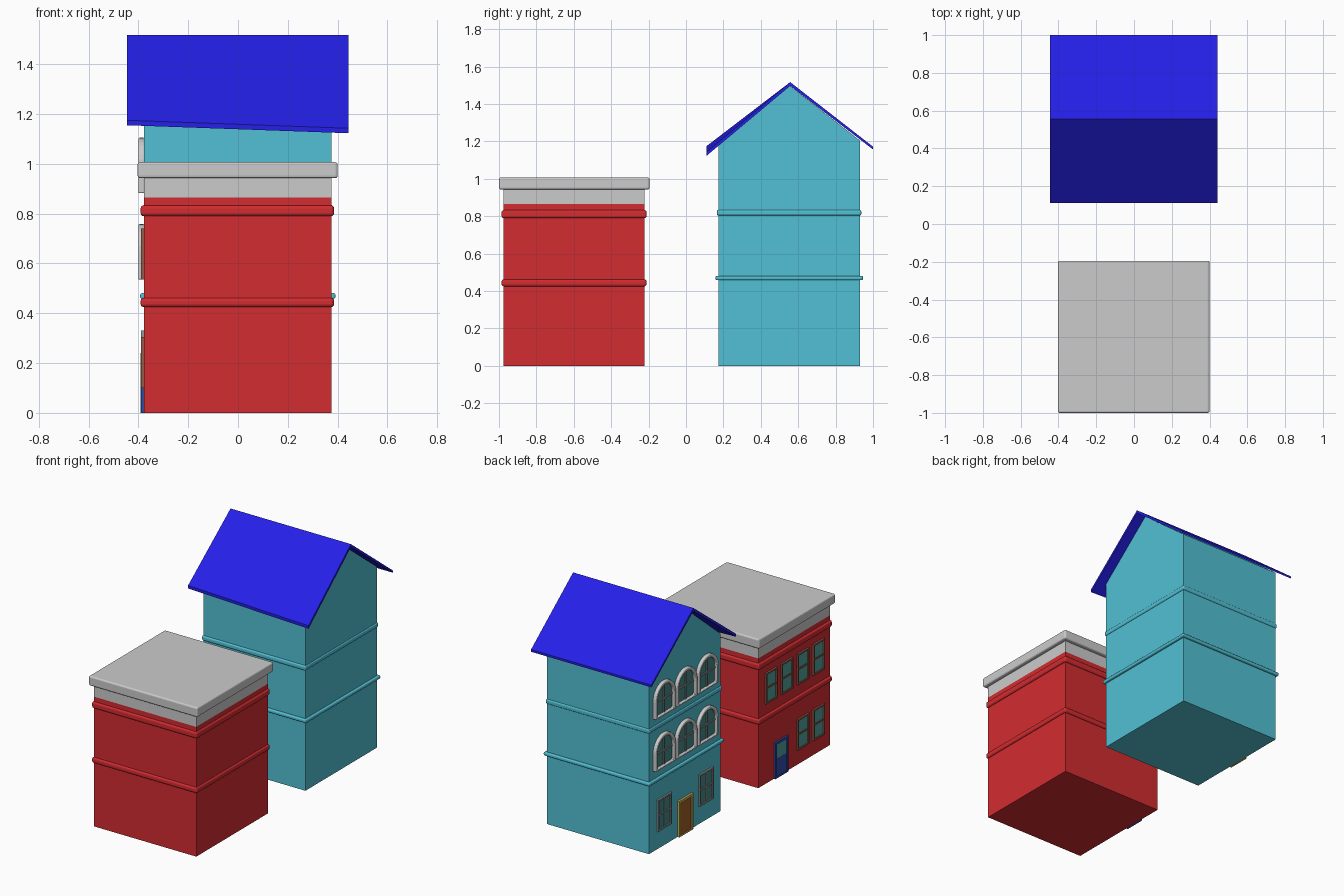
import bpy, bmesh, math

if "Cube" in bpy.data.objects:
    bpy.data.objects.remove(bpy.data.objects["Cube"])


def material(name, r, g, b):
    m = bpy.data.materials.new(name)
    m.diffuse_color = (r, g, b, 1)
    m.use_nodes = True
    m.node_tree.nodes["Principled BSDF"].inputs["Base Color"].default_value = m.diffuse_color
    return m


RED = material("red_wall", 0.65, 0.025, 0.03)
TEAL = material("teal_wall", 0.085, 0.53, 0.66)
BLUE = material("blue_roof", 0.018, 0.014, 0.8)
GLASS = material("glass", 0.08, 0.36, 0.33)
DARK_GLASS = material("dark_glass", 0.06, 0.25, 0.24)
SASH = material("sash", 0.3, 0.1, 0.07)
FRAME = material("window_frame", 0.28, 0.32, 0.32)
NAVY = material("blue_door", 0.03, 0.07, 0.4)
WOOD = material("wood_door", 0.36, 0.11, 0.02)
GOLD = material("door_frame", 0.55, 0.45, 0.1)
STEEL = None  # plain grey parts


def make(name, verts, faces, mat=None, bevel=0, segments=3):
    me = bpy.data.meshes.new(name)
    bm = bmesh.new()
    vs = [bm.verts.new(v) for v in verts]
    for f in faces:
        bm.faces.new([vs[i] for i in f])
    bmesh.ops.recalc_face_normals(bm, faces=bm.faces)
    bm.to_mesh(me)
    bm.free()
    ob = bpy.data.objects.new(name, me)
    bpy.context.collection.objects.link(ob)
    if mat:
        me.materials.append(mat)
    if bevel:
        b = ob.modifiers.new("round", 'BEVEL')
        b.width, b.segments = bevel, segments
    return ob


def prism(name, outline, x0, x1, mat=None, bevel=0):
    """Extrude a (y, z) outline along x."""
    n = len(outline)
    verts = [(x, y, z) for x in (x0, x1) for y, z in outline]
    faces = [list(range(n)), list(range(n, 2 * n))]
    faces += [[i, (i + 1) % n, n + (i + 1) % n, n + i] for i in range(n)]
    return make(name, verts, faces, mat, bevel)


def ring(name, outer, inner, x0, x1, mat=None, bevel=0):
    """Extrude the band between two (y, z) outlines along x."""
    n = len(outer)
    verts = [(x, y, z) for x in (x0, x1) for loop in (outer, inner) for y, z in loop]
    faces = []
    for i in range(n):
        j = (i + 1) % n
        for a, b in ((0, n), (n, 3 * n), (3 * n, 2 * n), (2 * n, 0)):
            faces.append([a + i, a + j, b + j, b + i])
    return make(name, verts, faces, mat, bevel)


def rect(y0, y1, z0, z1):
    return [(y0, z0), (y1, z0), (y1, z1), (y0, z1)]


def box(name, x0, x1, y0, y1, z0, z1, mat=None, bevel=0):
    return prism(name, rect(y0, y1, z0, z1), x0, x1, mat, bevel)


def arch(yc, r, z0, z_spring, n=16):
    arc = [(yc + r * math.cos(math.pi * i / n), z_spring + r * math.sin(math.pi * i / n))
           for i in range(n + 1)]
    return [(yc - r, z0), (yc + r, z0)] + arc


WALL = -0.378  # decorated face of both houses


def sash_window(name, yc, w, z0, z1, frame, glass, cross=False):
    y0, y1, t, zm = yc - w / 2, yc + w / 2, 0.01, (z0 + z1) / 2
    ring(name + "_frame", rect(y0, y1, z0, z1), rect(y0 + t, y1 - t, z0 + t, z1 - t),
         WALL - 0.012, WALL + 0.003, frame)
    box(name + "_glass", WALL - 0.004, WALL + 0.003, y0 + t, y1 - t, z0 + t, z1 - t, glass)
    box(name + "_rail", WALL - 0.009, WALL, y0 + t, y1 - t, zm - 0.005, zm + 0.005, frame)
    if cross:
        box(name + "_mullion", WALL - 0.008, WALL, yc - 0.004, yc + 0.004, z0 + t, z1 - t, frame)


def arch_window(name, yc, z0):
    r, spring = 0.108, z0 + 0.115
    ring(name + "_surround", arch(yc, r, z0, spring), arch(yc, r - 0.022, z0 + 0.012, spring),
         WALL - 0.022, WALL + 0.003, STEEL, 0.006)
    prism(name + "_glass", arch(yc, r - 0.02, z0 + 0.01, spring), WALL - 0.004, WALL + 0.003, DARK_GLASS)
    box(name + "_mullion", WALL - 0.01, WALL, yc - 0.005, yc + 0.005, z0 + 0.01, spring + r - 0.02, FRAME)
    box(name + "_rail", WALL - 0.01, WALL, yc - r + 0.02, yc + r - 0.02, spring - 0.015, spring - 0.005, FRAME)


# Red house: walls, parapet, cap and string courses
box("red_walls", WALL, 0.375, -0.975, -0.222, 0, 0.865, RED)
box("parapet", WALL, 0.375, -0.975, -0.222, 0.865, 0.945)
box("roof_cap", -0.403, 0.4, -1.0, -0.195, 0.943, 1.007, STEEL, 0.01)
for z0, z1 in ((0.79, 0.833), (0.425, 0.462)):
    box("red_string_course", -0.391, 0.386, -0.986, -0.211, z0, z1, RED, 0.012)

# Red house windows and half-glazed door
for i, y in enumerate((-0.35, -0.515, -0.685, -0.85)):
    sash_window(f"red_upper_window_{i}", y, 0.12, 0.535, 0.74, SASH, GLASS)
    if i > 1:
        sash_window(f"red_lower_window_{i}", y, 0.12, 0.1, 0.305, SASH, GLASS)
ring("blue_door_frame", rect(-0.525, -0.385, 0, 0.24), rect(-0.51, -0.4, 0.008, 0.225),
     WALL - 0.012, WALL + 0.003, NAVY)
box("blue_door", WALL - 0.006, WALL + 0.003, -0.51, -0.4, 0, 0.125, NAVY)
box("blue_door_glass", WALL - 0.005, WALL + 0.003, -0.51, -0.4, 0.125, 0.225, GLASS)

# Teal house: gabled walls and string courses
prism("teal_walls", [(0.175, 0), (0.93, 0), (0.93, 1.205), (0.555, 1.498), (0.175, 1.182)],
      WALL, 0.375, TEAL)
box("teal_string_course_low", -0.393, 0.391, 0.158, 0.946, 0.458, 0.481, TEAL, 0.008)
box("teal_string_course_high", -0.385, 0.382, 0.165, 0.937, 0.803, 0.835, TEAL, 0.01)

# Gable roof: thin folded sheet whose front eave dips slightly towards +x
verts = []
for x, eave in ((-0.445, 1.175), (0.443, 1.143)):
    verts += [(x, 0.11, eave), (x, 0.557, 1.517), (x, 1.0, 1.172),
              (x, 1.0, 1.157), (x, 0.557, 1.497), (x, 0.11, eave - 0.02)]
faces = [[i, (i + 1) % 6, 6 + (i + 1) % 6, 6 + i] for i in range(6)]
for k in (0, 6):
    faces += [[k, k + 1, k + 4, k + 5], [k + 1, k + 2, k + 3, k + 4]]
make("gable_roof", verts, faces, BLUE)

# Teal house windows and wooden door
for row, z in (("middle", 0.535), ("top", 0.882)):
    for i in range(3):
        arch_window(f"{row}_arch_window_{i}", 0.555 + (i - 1) * 0.226, z)
for i, y in enumerate((0.335, 0.775)):
    sash_window(f"teal_lower_window_{i}", y, 0.145, 0.12, 0.33, FRAME, DARK_GLASS, True)
ring("wood_door_frame", rect(0.48, 0.63, 0, 0.24), rect(0.497, 0.613, 0.004, 0.223),
     WALL - 0.014, WALL + 0.003, GOLD)
box("wood_door", WALL - 0.006, WALL + 0.003, 0.497, 0.613, 0, 0.223, WOOD)
